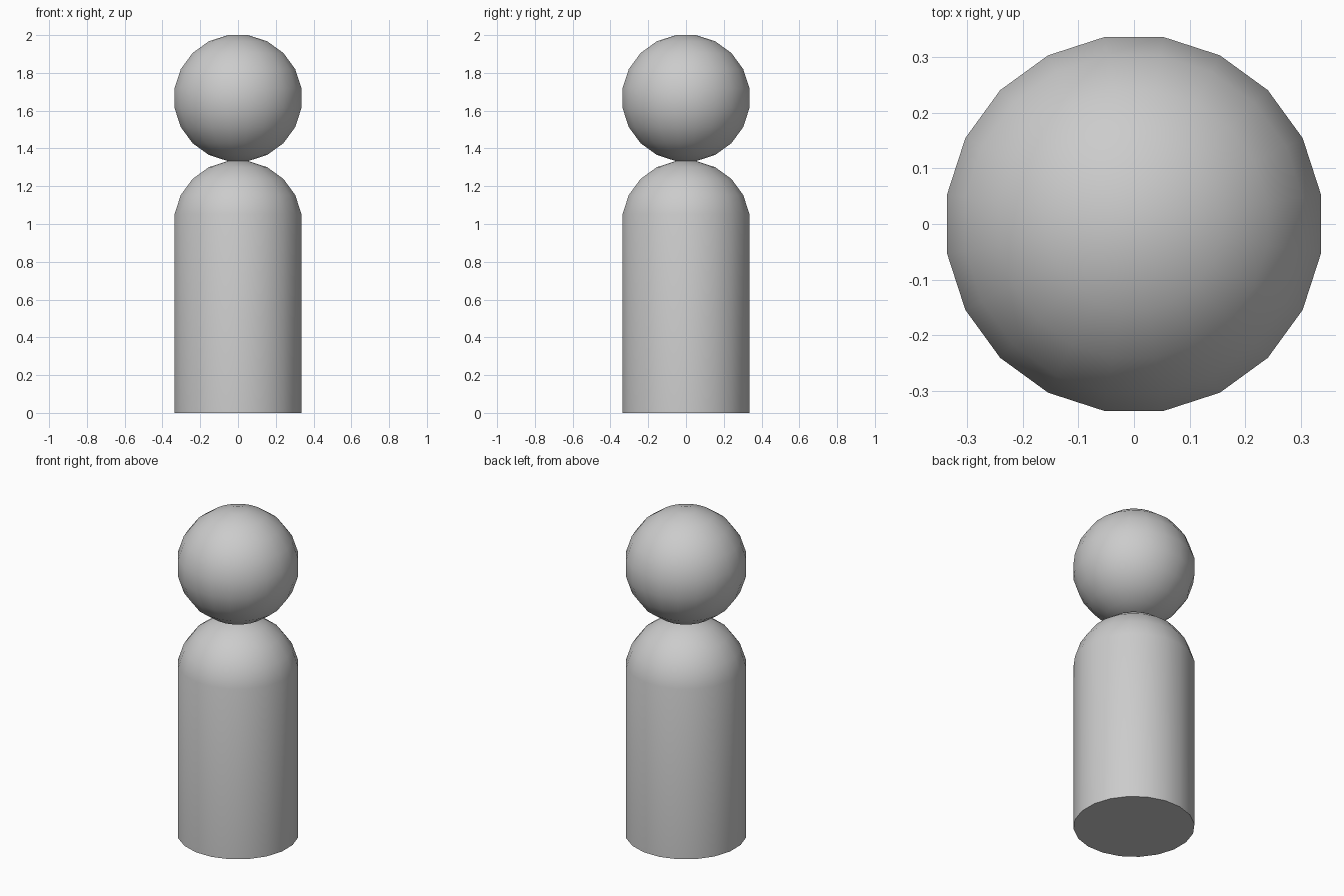
import bpy, bmesh, math

if "Cube" in bpy.data.objects:
    bpy.data.objects.remove(bpy.data.objects["Cube"])

SIDES = 20
HALF = math.pi / SIDES          # half a facet, puts flat sides on the axes
R = 0.340                       # ring radius at the widest part
HEIGHT = 0.3335                 # half height of the ball

# Quarter-circle profile (radius, height), from equator facet to flat cap
ARC = [(R * math.cos(a) / math.cos(HALF), HEIGHT * math.sin(a) / math.cos(HALF))
       for a in (HALF * (2 * i + 1) for i in range(SIDES // 4))]


def lathe(name, profile):
    """Revolve a (radius, z) profile and cap both ends."""
    bm = bmesh.new()
    rings = []
    for r, z in profile:
        rings.append([bm.verts.new((r * math.cos(HALF * (2 * k + 1)),
                                    r * math.sin(HALF * (2 * k + 1)), z))
                      for k in range(SIDES)])
    for low, high in zip(rings, rings[1:]):
        for k in range(SIDES):
            n = (k + 1) % SIDES
            bm.faces.new((low[k], low[n], high[n], high[k]))
    bm.faces.new(rings[0][::-1])
    bm.faces.new(rings[-1])
    mesh = bpy.data.meshes.new(name)
    bm.to_mesh(mesh)
    bm.free()
    obj = bpy.data.objects.new(name, mesh)
    bpy.context.collection.objects.link(obj)
    bpy.context.view_layer.objects.active = obj
    bpy.ops.object.select_all(action='DESELECT')
    obj.select_set(True)
    bpy.ops.object.shade_smooth_by_angle(angle=math.radians(40))
    return obj


# Body: straight column with a domed top and flat base
lathe("body", [(R, 0.0)] + [(r, 1.0 + h) for r, h in ARC])

# Head: faceted ball resting on the dome
HEAD_Z = 2.0 - HEIGHT
lathe("head", [(r, HEAD_Z - h) for r, h in reversed(ARC)]
      + [(r, HEAD_Z + h) for r, h in ARC])
